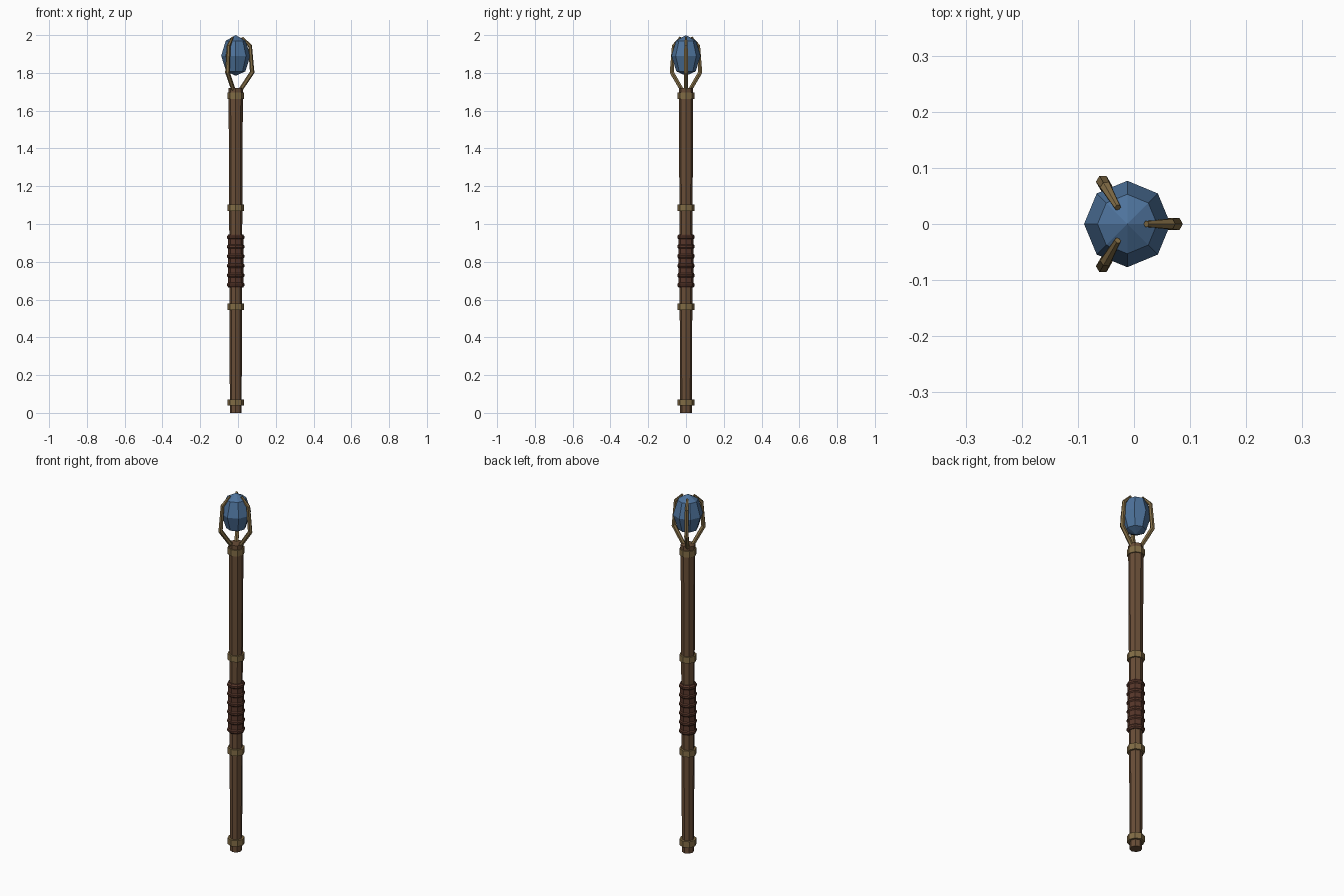
import bpy, bmesh
from math import sin, cos, pi
from mathutils import Vector, Matrix

if "Cube" in bpy.data.objects:
    bpy.data.objects.remove(bpy.data.objects["Cube"])

CX = -0.012  # staff axis, offset because the three claws are not symmetric in x


def material(name, rgb):
    m = bpy.data.materials.new(name)
    m.diffuse_color = (*rgb, 1)
    m.use_nodes = True
    m.node_tree.nodes["Principled BSDF"].inputs["Base Color"].default_value = m.diffuse_color
    return m


WOOD = material("wood", (0.14, 0.075, 0.038))
BRASS = material("brass", (0.22, 0.15, 0.06))
LEATHER = material("leather", (0.095, 0.037, 0.023))
CRYSTAL = material("crystal", (0.075, 0.17, 0.33))


def finish(name, bm, mat):
    bmesh.ops.recalc_face_normals(bm, faces=bm.faces)
    me = bpy.data.meshes.new(name)
    bm.to_mesh(me)
    bm.free()
    me.materials.append(mat)
    ob = bpy.data.objects.new(name, me)
    ob.location.x = CX
    bpy.context.collection.objects.link(ob)
    return ob


def skin(bm, rings):
    """Bridge equal rings of verts and cap both ends."""
    n = len(rings[0])
    for a, b in zip(rings, rings[1:]):
        for i in range(n):
            j = (i + 1) % n
            bm.faces.new((a[i], a[j], b[j], b[i]))
    bm.faces.new(rings[0])
    bm.faces.new(rings[-1])


def lathe(name, profile, mat, n=8):
    """Turn a (radius, z) profile; zero radii become single points."""
    bm = bmesh.new()
    rings = [[bm.verts.new((r * cos(2 * pi * i / n), r * sin(2 * pi * i / n), z))
              for i in range(n)] for r, z in profile]
    skin(bm, rings)
    bmesh.ops.remove_doubles(bm, verts=bm.verts, dist=1e-5)
    return finish(name, bm, mat)


def claw(name, angle, path, mat, n=6):
    """Tapered tube along (distance, z, thickness) points, turned about the axis."""
    bm = bmesh.new()
    pts = [Vector((d, 0, z)) for d, z, _ in path]
    rings = []
    for k, p in enumerate(pts):
        t_in = (p - pts[max(k - 1, 0)]).normalized()
        t_out = (pts[min(k + 1, len(pts) - 1)] - p).normalized()
        t = (t_in + t_out).normalized()
        side = Vector((0, 1, 0))
        out = side.cross(t)
        r = path[k][2]
        rings.append([bm.verts.new(p + r * (cos(2 * pi * i / n) * out + sin(2 * pi * i / n) * side))
                      for i in range(n)])
    skin(bm, rings)
    bm.transform(Matrix.Rotation(angle, 4, 'Z'))
    return finish(name, bm, mat)


# Wooden shaft, slightly thicker towards the top
lathe("shaft", [(0.031, 0), (0.033, 0.45), (0.034, 0.9), (0.036, 1.3), (0.038, 1.72)], WOOD)

# Brass bands
for i, z in enumerate((0.055, 0.562, 1.087, 1.68)):
    lathe(f"band_{i + 1}", [(0.044, z - 0.017), (0.044, z + 0.017)], BRASS)

# Leather grip with raised wraps
grip = [(0.040, 0.665)]
for i in range(6):
    z = 0.678 + i * 0.0505
    grip += [(0.041, z - 0.011), (0.046, z - 0.005), (0.046, z + 0.005), (0.041, z + 0.011)]
grip.append((0.040, 0.945))
lathe("grip", grip, LEATHER)

# Faceted crystal
lathe("crystal", [(0, 1.785), (0.051, 1.808), (0.077, 1.89), (0.053, 1.97), (0, 2.0)], CRYSTAL)

# Three claws holding the crystal
path = [(0.018, 1.70, 0.011), (0.087, 1.803, 0.0125), (0.076, 1.942, 0.0105), (0.034, 1.988, 0.006)]
for i in range(3):
    claw(f"claw_{i + 1}", i * 2 * pi / 3, path, BRASS)
